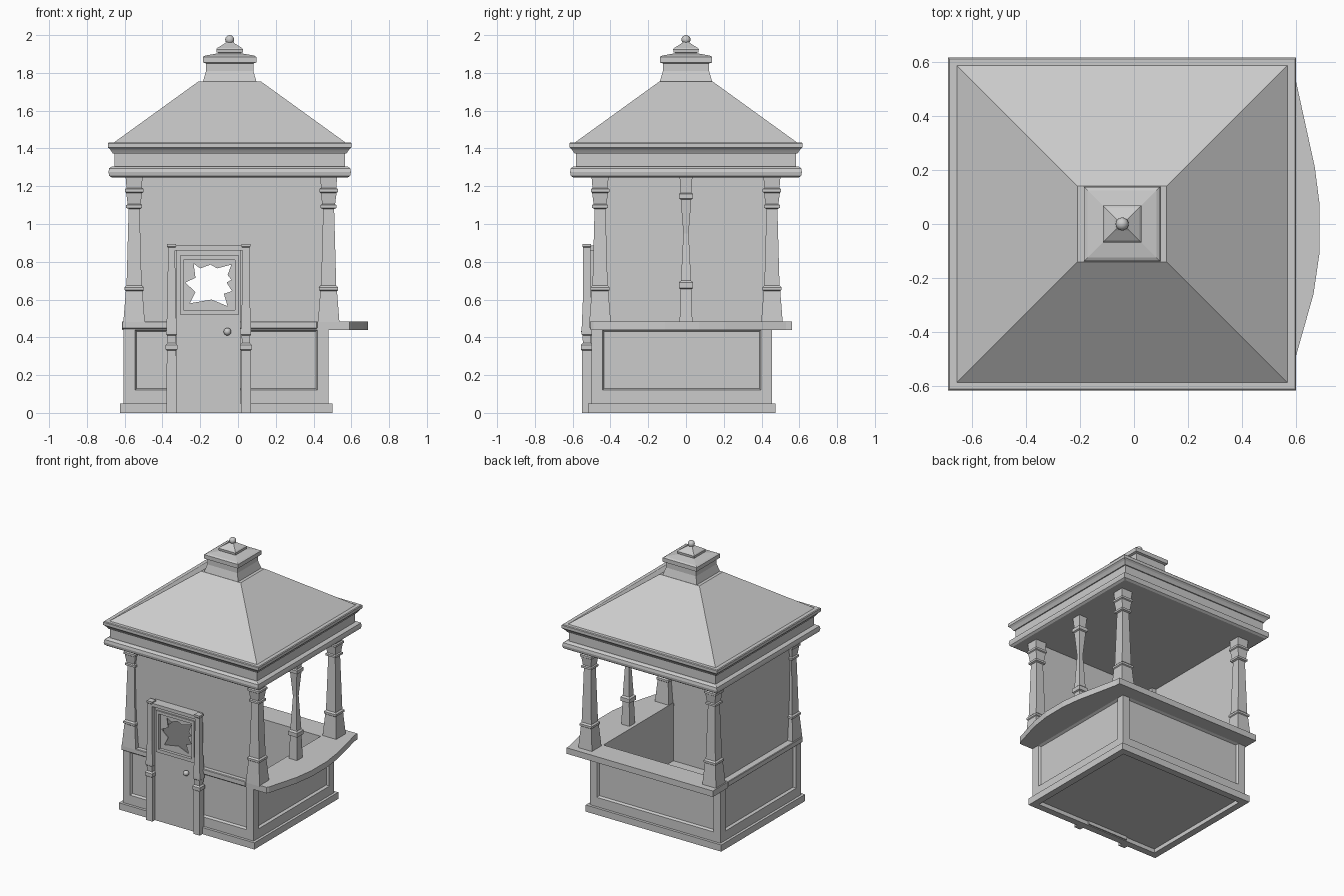
import bpy, bmesh, math
from mathutils import Vector

cube = bpy.data.objects.get("Cube")
if cube:
    bpy.data.objects.remove(cube, do_unlink=True)

GREY = (0.6, 0.6, 0.6, 1)
grey = bpy.data.materials.new("plain_grey")
grey.use_nodes = True
grey.diffuse_color = GREY
grey.node_tree.nodes["Principled BSDF"].inputs["Base Color"].default_value = GREY


def finish(name, bm, flip=False):
    bmesh.ops.recalc_face_normals(bm, faces=bm.faces)
    if flip:
        bmesh.ops.reverse_faces(bm, faces=bm.faces)
    mesh = bpy.data.meshes.new(name)
    bm.to_mesh(mesh)
    bm.free()
    mesh.materials.append(grey)
    ob = bpy.data.objects.new(name, mesh)
    bpy.context.collection.objects.link(ob)
    return ob


def add_box(bm, x0, x1, y0, y1, z0, z1):
    vs = bmesh.ops.create_cube(bm, size=1)["verts"]
    for v in vs:
        v.co = Vector((x1 if v.co.x > 0 else x0, y1 if v.co.y > 0 else y0, z1 if v.co.z > 0 else z0))


def box(name, *limits, bevel=0):
    bm = bmesh.new()
    add_box(bm, *limits)
    if bevel:
        bmesh.ops.bevel(bm, geom=bm.edges[:], offset=bevel, segments=1, affect='EDGES')
    return finish(name, bm)


def loft(name, cx, cy, rows, extra=0):
    """Rectangular sections (height, half width), wider in x by extra."""
    bm = bmesh.new()
    rings = [[bm.verts.new((cx + sx * (h + extra), cy + sy * h, z))
              for sx, sy in ((-1, -1), (1, -1), (1, 1), (-1, 1))] for z, h in rows]
    for a, b in zip(rings, rings[1:]):
        for i in range(4):
            j = (i + 1) % 4
            bm.faces.new((a[i], a[j], b[j], b[i]))
    bm.faces.new(rings[0])
    bm.faces.new(rings[-1])
    return finish(name, bm)


def rect(x0, x1, z0, z1):
    return [(x0, z0), (x1, z0), (x1, z1), (x0, z1)]


def plate(name, loops, lo, hi, flat=False):
    """Outline with optional hole, extruded along y, or along z if flat."""
    bm = bmesh.new()
    edges = []
    for loop in loops:
        vs = [bm.verts.new((a, b, lo) if flat else (a, lo, b)) for a, b in loop]
        edges += [bm.edges.new((v, vs[i - 1])) for i, v in enumerate(vs)]
    bmesh.ops.triangle_fill(bm, use_beauty=True, use_dissolve=False, edges=edges)
    geo = bmesh.ops.extrude_face_region(bm, geom=bm.faces[:])["geom"]
    for v in geo:
        if isinstance(v, bmesh.types.BMVert):
            v.co[2 if flat else 1] = hi
    bmesh.ops.dissolve_limit(bm, angle_limit=0.01, verts=bm.verts[:], edges=bm.edges[:])
    return finish(name, bm)


# Lower body with recessed panels
X0, X1, Y0, Y1 = -0.605, 0.48, -0.5, 0.455
bm = bmesh.new()
add_box(bm, X0, X1, Y0, Y1, 0.03, 0.46)
bmesh.ops.recalc_face_normals(bm, faces=bm.faces)
sides = [f for f in bm.faces if abs(f.normal.z) < 0.5]
bmesh.ops.delete(bm, geom=[f for f in bm.faces if f.normal.z > 0.5], context='FACES_ONLY')
bmesh.ops.inset_individual(bm, faces=sides, thickness=0.083)
for f in sides:
    for v in f.verts:
        v.co.z = 0.44 if v.co.z > 0.25 else 0.12
bmesh.ops.inset_individual(bm, faces=sides, thickness=0.012, depth=-0.018)
finish("lower_body", bm)

# Inner lining and floor
bm = bmesh.new()
add_box(bm, -0.55, 0.42, -0.45, 0.38, 0.05, 0.46)
bm.normal_update()
bmesh.ops.delete(bm, geom=[f for f in bm.faces if f.normal.z > 0.5], context='FACES')
finish("inner_lining", bm, flip=True)

# Plinth ring
plate("plinth", [[(X0 - .02, Y0 - .02), (X1 + .02, Y0 - .02), (X1 + .02, Y1 + .02), (X0 - .02, Y1 + .02)],
                 [(X0 + .03, Y0 + .03), (X1 - .03, Y0 + .03), (X1 - .03, Y1 - .03), (X0 + .03, Y1 - .03)]],
      0, 0.05, flat=True)

# Serving counter with bowed edge, and sill trims on the closed sides
plate("counter", [[(0.42, -0.505), (0.59, -0.505), (0.6, -0.49), (0.665, -0.26), (0.687, -0.11),
                   (0.688, 0.07), (0.67, 0.21), (0.6, 0.53), (0.6, 0.56), (-0.615, 0.56),
                   (-0.615, 0.38), (0.42, 0.38)]], 0.44, 0.485, flat=True)
box("front_sill", -0.615, 0.42, -0.51, -0.45, 0.445, 0.485, bevel=0.004)
box("side_sill", -0.615, -0.55, -0.505, 0.38, 0.445, 0.485, bevel=0.004)

# Upper walls on the two closed sides
WINDOW = rect(-0.3, -0.005, 0.53, 0.825)
plate("front_wall", [rect(-0.55, 0.48, 0.48, 1.25), WINDOW], -0.475, -0.45)
box("side_wall", -0.565, -0.54, -0.455, 0.45, 0.48, 1.25)

# Corner columns and slim middle column
COLUMN = [(0.48, .057), (0.645, .044), (0.65, .05), (0.665, .05), (0.675, .04), (1.08, .029),
          (1.085, .042), (1.1, .042), (1.105, .034), (1.165, .042), (1.17, .049), (1.185, .049),
          (1.19, .04), (1.25, .045)]
for side, x in (("right", -0.55), ("left", 0.48)):
    for end, y in (("front", -0.455), ("back", 0.455)):
        loft(f"{end}_{side}_column", x, y, COLUMN)
loft("middle_column", 0.48, 0, [(0.48, .034), (0.655, .028), (0.66, .038), (0.69, .038), (0.7, .027),
                                (0.95, .014), (1.13, .028), (1.135, .038), (1.16, .038), (1.165, .028),
                                (1.25, .034)])

# Roof: rounded beam, frieze, cornice, pyramid
RX = -0.044
loft("roof_beam", RX, 0, [(1.245, .595), (1.255, .61), (1.275, .614), (1.295, .61), (1.305, .595)], 0.028)
loft("frieze", RX, 0, [(1.3, .582), (1.38, .582)], 0.028)
loft("cornice", RX, 0, [(1.372, .59), (1.385, .598), (1.395, .605), (1.405, .617), (1.427, .617), (1.432, .612)],
     0.028)
loft("roof", RX, 0, [(1.43, .59), (1.755, .14)], 0.025)

# Cupola and ball finial
loft("cupola", RX, 0, [(1.75, .14), (1.81, .122), (1.85, .122), (1.855, .138), (1.885, .138),
                       (1.892, .125), (1.905, .05), (1.908, .066), (1.925, .068), (1.932, .062),
                       (1.955, .025), (1.965, .012)], 0.003)


def ball(name, at, radius):
    bm = bmesh.new()
    bmesh.ops.create_uvsphere(bm, u_segments=16, v_segments=10, radius=radius)
    bmesh.ops.translate(bm, verts=bm.verts, vec=at)
    ob = finish(name, bm)
    for p in ob.data.polygons:
        p.use_smooth = True


ball("finial_ball", (RX, 0, 1.976), 0.024)

# Door with framed window and broken pane
plate("door", [rect(-0.325, 0.012, 0.005, 0.86), WINDOW], -0.52, -0.46)
plate("window_frame", [rect(-0.308, 0.004, 0.52, 0.832), rect(-0.288, -0.016, 0.545, 0.81)], -0.53, -0.5)
STAR = [(-0.235, 0.79), (-0.2, 0.765), (-0.145, 0.785), (-0.11, 0.765), (-0.035, 0.785), (-0.055, 0.73),
        (-0.035, 0.705), (-0.06, 0.69), (-0.032, 0.645), (-0.075, 0.63), (-0.055, 0.565), (-0.14, 0.6),
        (-0.255, 0.58), (-0.225, 0.64), (-0.28, 0.69), (-0.225, 0.715)]
plate("broken_pane", [rect(-0.295, -0.01, 0.535, 0.82), STAR], -0.508, -0.5)
ball("door_knob", (-0.056, -0.535, 0.43), 0.02)

# Door jambs and lintel
JAMB = [(0, .026), (0.33, .025), (0.335, .031), (0.36, .031), (0.37, .021), (0.41, .023), (0.415, .028),
        (0.43, .028), (0.6, .021), (0.875, .019), (0.88, .023), (0.895, .023)]
for side, x in (("right", -0.352), ("left", 0.042)):
    loft(f"{side}_door_jamb", x, -0.525, JAMB)
box("lintel", -0.352, 0.042, -0.545, -0.47, 0.86, 0.885)
